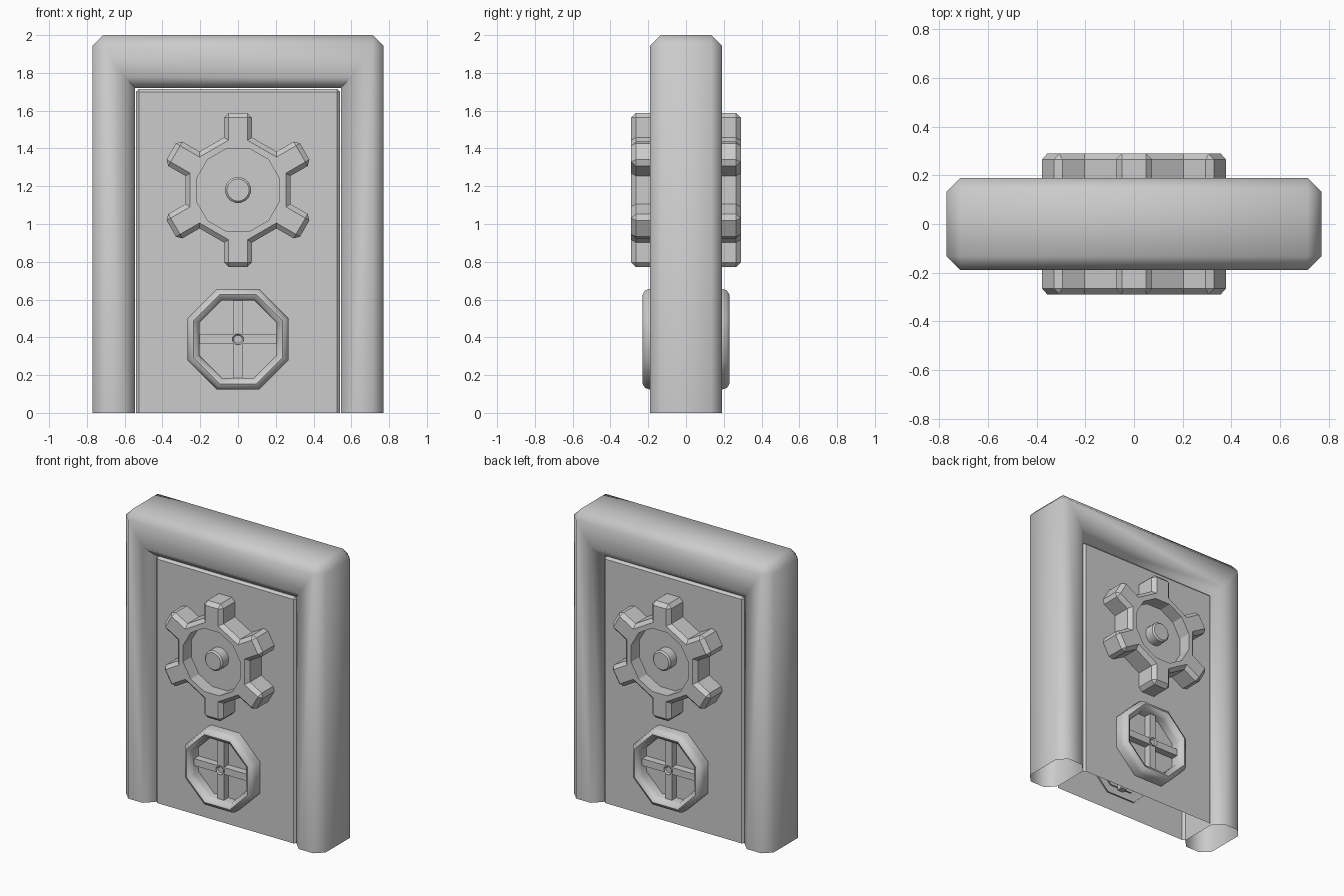
import bpy, bmesh
from math import pi, cos, sin, radians
from mathutils import Matrix

if "Cube" in bpy.data.objects:
    bpy.data.objects.remove(bpy.data.objects["Cube"])

GREY = (0.6, 0.6, 0.6, 1)
stone = bpy.data.materials.new("plain grey")
stone.use_nodes = True
stone.diffuse_color = GREY
stone.node_tree.nodes["Principled BSDF"].inputs["Base Color"].default_value = GREY

FACE = 0.14     # distance of the door surface from the middle plane
GEAR_Z = 1.18
WHEEL_Z = 0.39


def finish(name, bm, angle=30, height=None):
    """Make an object; with a height, face it to the front and mirror it to the back."""
    if height is not None:
        bm.transform(Matrix.Translation((0, 0, height)) @ Matrix.Rotation(pi / 2, 4, 'X'))
    bmesh.ops.recalc_face_normals(bm, faces=bm.faces[:])
    mesh = bpy.data.meshes.new(name)
    bm.to_mesh(mesh)
    bm.free()
    mesh.materials.append(stone)
    ob = bpy.data.objects.new(name, mesh)
    bpy.context.collection.objects.link(ob)
    bpy.ops.object.select_all(action='DESELECT')
    ob.select_set(True)
    bpy.context.view_layer.objects.active = ob
    bpy.ops.object.shade_smooth_by_angle(angle=radians(angle))
    if height is not None:
        mirror = ob.modifiers.new("both sides", 'MIRROR')
        mirror.use_axis = (False, True, False)
    return ob


def prism(bm, points, low, high):
    """Extrude an outline lying in the local xy plane from low to high."""
    face = bm.faces.new([bm.verts.new((x, y, low)) for x, y in points])
    out = bmesh.ops.extrude_face_region(bm, geom=[face], use_keep_orig=True)
    top = [v for v in out["geom"] if isinstance(v, bmesh.types.BMVert)]
    bmesh.ops.translate(bm, verts=top, vec=(0, 0, high - low))
    bmesh.ops.recalc_face_normals(bm, faces=bm.faces[:])


def polygon(sides, apothem):
    r = apothem / cos(pi / sides)
    return [(r * cos((2 * i + 1) * pi / sides), r * sin((2 * i + 1) * pi / sides))
            for i in range(sides)]


def bevel(bm, edges, size):
    bmesh.ops.bevel(bm, geom=edges, offset=size, segments=1, affect='EDGES', clamp_overlap=True)


def open_bottom(bm):
    bmesh.ops.delete(bm, geom=[f for f in bm.faces
                               if all(abs(v.co.y) < 1e-4 for v in f.verts)], context='FACES')


def convex(bm):
    return [e for e in bm.edges if e.is_manifold and e.calc_face_angle_signed() > 1.4]


def stand(bm):
    bm.transform(Matrix.Rotation(pi / 2, 4, 'X'))


# Door frame: chamfered arch with hollow feet
bm = bmesh.new()
W, IN, TOP = 0.77, 0.545, 1.72
prism(bm, [(-W, 0), (-W, 2), (W, 2), (W, 0), (IN, 0), (IN, TOP), (-IN, TOP), (-IN, 0)],
      -0.19, 0.19)
open_bottom(bm)
bevel(bm, convex(bm), 0.057)
stand(bm)
finish("door_frame", bm, 60)

# Door panel, slightly recessed
bm = bmesh.new()
prism(bm, [(-0.54, 0), (-0.54, 1.715), (0.54, 1.715), (0.54, 0)], -FACE, FACE)
open_bottom(bm)
bevel(bm, convex(bm), 0.015)
stand(bm)
finish("door_panel", bm)

# Gear: twelve-sided disc, every second side drawn out into a tooth
bm = bmesh.new()
prism(bm, polygon(12, 0.278), FACE - 0.02, 0.29)
disc = [f for f in bm.faces if f.normal.z > 0.9]
bmesh.ops.inset_region(bm, faces=disc, thickness=0.058, use_even_offset=True)
teeth = []
for i in range(6):
    a = pi / 2 + i * pi / 3
    teeth += [f for f in bm.faces if f.normal.x * cos(a) + f.normal.y * sin(a) > 0.99]
for f in teeth:
    n = f.normal.copy()
    new = bmesh.ops.extrude_discrete_faces(bm, faces=[f])["faces"][0]
    bmesh.ops.translate(bm, verts=new.verts[:], vec=n * 0.13)
bm.normal_update()
bevel(bm, [e for e in convex(bm) if max(v.co.z for v in e.verts) > 0.28], 0.025)
bm.normal_update()
floor = [f for f in bm.faces if len(f.verts) == 12 and f.normal.z > 0.9
         and f.calc_center_median().xy.length < 0.01]
new = bmesh.ops.extrude_discrete_faces(bm, faces=floor)["faces"][0]
bmesh.ops.translate(bm, verts=new.verts[:], vec=(0, 0, -0.09))
finish("gear", bm, 20, GEAR_Z)

# Gear hub
bm = bmesh.new()
prism(bm, polygon(16, 0.068), 0.18, 0.275)
bevel(bm, [e for e in bm.edges if all(v.co.z > 0.27 for v in e.verts)], 0.01)
finish("gear_hub", bm, 30, GEAR_Z)

# Eight-sided wheel rim: rounded section carried round the centre
bm = bmesh.new()
section = [(0.267, 0.13), (0.267, 0.19), (0.258, 0.217), (0.236, 0.23),
           (0.214, 0.217), (0.205, 0.19), (0.205, 0.13)]
rings = [[bm.verts.new((x, y, z)) for x, y in polygon(8, r)] for r, z in section]
for a, b in zip(rings, rings[1:]):
    for i in range(8):
        j = (i + 1) % 8
        bm.faces.new((a[i], a[j], b[j], b[i]))
finish("wheel_rim", bm, 50, WHEEL_Z)

# Four spokes
for k, name in enumerate(("left", "upper", "right", "lower")):
    bm = bmesh.new()
    prism(bm, [(0.015, -0.024), (0.22, -0.024), (0.22, 0.024), (0.015, 0.024)], 0.1, 0.19)
    bm.transform(Matrix.Rotation(k * pi / 2, 4, 'Z'))
    finish(name + "_spoke", bm, 30, WHEEL_Z)

# Wheel hub with a small dimple
bm = bmesh.new()
prism(bm, polygon(8, 0.028), 0.1, 0.2)
cap = [f for f in bm.faces if f.normal.z > 0.9]
bmesh.ops.inset_region(bm, faces=cap, thickness=0.008, depth=-0.01, use_even_offset=True)
finish("wheel_hub", bm, 30, WHEEL_Z)
